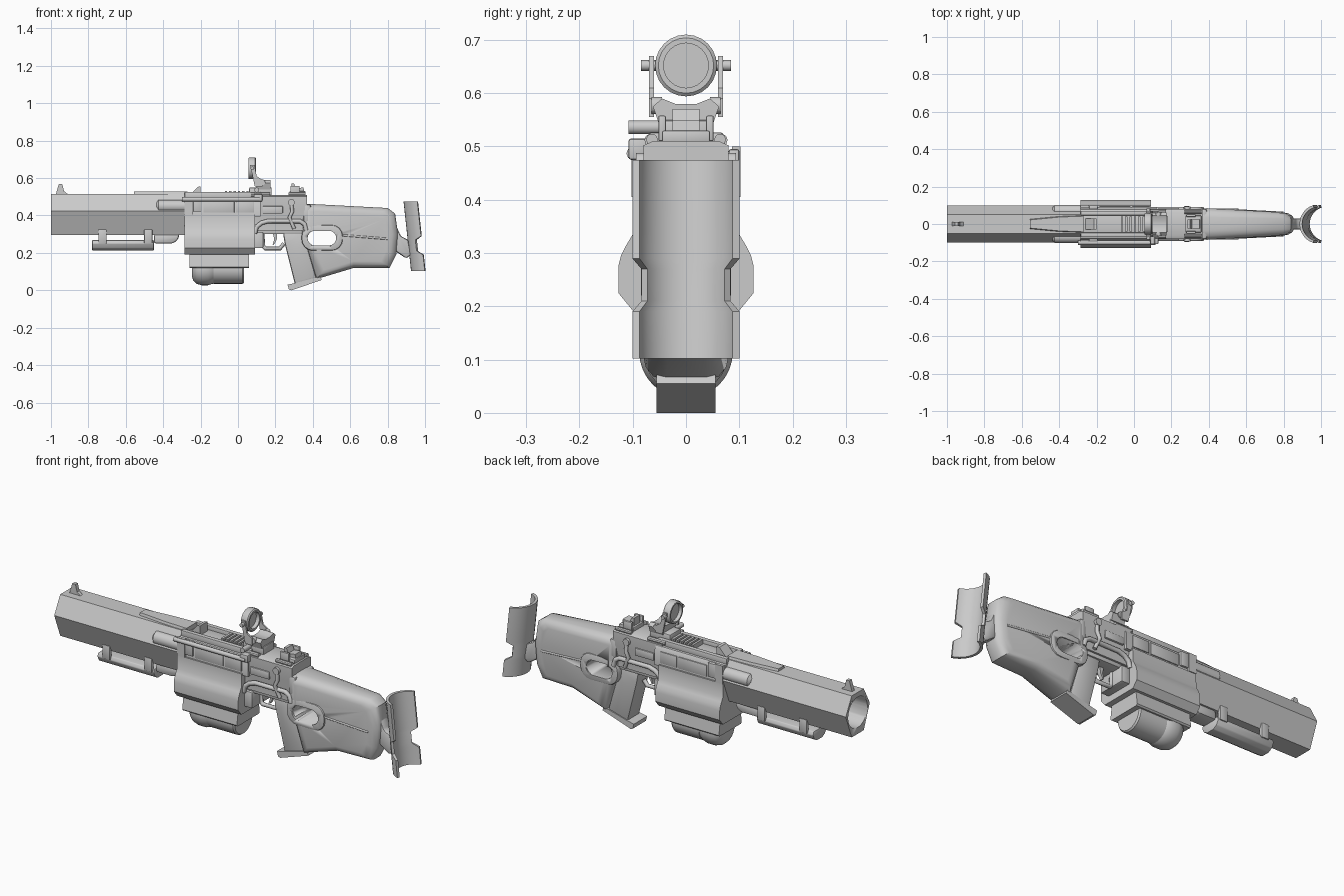
import bpy, bmesh
from math import sin, cos, pi, radians
from mathutils import Vector


def loft(name, loops, bevel=0, segs=2, ring=False):
    """Skin a list of equal-length point loops; cap the ends or join them into a ring."""
    bm = bmesh.new()
    rows = [[bm.verts.new(p) for p in loop] for loop in loops]
    n = len(rows[0])
    pairs = list(zip(rows, rows[1:])) + ([(rows[-1], rows[0])] if ring else [])
    for a, b in pairs:
        for i in range(n):
            j = (i + 1) % n
            bm.faces.new((a[i], a[j], b[j], b[i]))
    if not ring:
        bm.faces.new(rows[0])
        bm.faces.new(rows[-1])
    bmesh.ops.recalc_face_normals(bm, faces=bm.faces)
    if bevel:
        edges = [e for e in bm.edges if e.calc_face_angle(0) > 0.5]
        bmesh.ops.bevel(bm, geom=edges, offset=bevel, segments=segs, profile=0.5,
                        affect='EDGES', clamp_overlap=True)
    mesh = bpy.data.meshes.new(name)
    bm.to_mesh(mesh)
    bm.free()
    ob = bpy.data.objects.new(name, mesh)
    bpy.context.collection.objects.link(ob)
    bpy.ops.object.select_all(action='DESELECT')
    ob.select_set(True)
    bpy.context.view_layer.objects.active = ob
    bpy.ops.object.shade_smooth_by_angle(angle=radians(35))
    return ob


def prism_x(name, yz, x0, x1, bevel=0):
    return loft(name, [[(x, y, z) for y, z in yz] for x in (x0, x1)], bevel)


def prism_y(name, xz, y0, y1, bevel=0):
    return loft(name, [[(x, y, z) for x, z in xz] for y in (y0, y1)], bevel)


def box(name, x0, x1, y0, y1, z0, z1, bevel=0):
    return prism_x(name, [(y0, z0), (y1, z0), (y1, z1), (y0, z1)], x0, x1, bevel)


def sym(half):
    """Mirror a half profile of (y, z) points, listed top to bottom."""
    return half + [(-y, z) for y, z in reversed(half)]


def lathe(name, prof, cz, cy=0, seg=32, axis='x', ring=False):
    """Revolve (position, radius) points round an axis along x or y."""
    def pt(t, r, a):
        u, v = r * cos(a), r * sin(a)
        return (t, cy + u, cz + v) if axis == 'x' else (cy + u, t, cz + v)
    return loft(name, [[pt(t, r, 2 * pi * i / seg) for i in range(seg)] for t, r in prof], ring=ring)


def tube(name, pts, r):
    cu = bpy.data.curves.new(name, 'CURVE')
    cu.dimensions, cu.bevel_depth, cu.bevel_resolution, cu.use_fill_caps = '3D', r, 2, True
    sp = cu.splines.new('POLY')
    sp.points.add(len(pts) - 1)
    for p, q in zip(sp.points, pts):
        p.co = (*q, 1)
    ob = bpy.data.objects.new(name, cu)
    bpy.context.collection.objects.link(ob)
    return ob


def cut(ob, cutter):
    m = ob.modifiers.new('cut', 'BOOLEAN')
    m.operation, m.object, m.solver = 'DIFFERENCE', cutter, 'EXACT'
    cutter.hide_render = True
    cutter.hide_set(True)


def slot(x0, x1, z0, z1, c):
    """Chamfer-rounded slot outline in x, z."""
    out = []
    for cx, cz, a0 in ((x1 - c, z1 - c, 0), (x0 + c, z1 - c, 90), (x0 + c, z0 + c, 180), (x1 - c, z0 + c, 270)):
        out += [(cx + c * cos(radians(a0 + k)), cz + c * sin(radians(a0 + k))) for k in (0, 22, 45, 68, 90)]
    return out


# Hexagonal barrel with open bore
barrel = prism_x('barrel', sym([(0.05, 0.515), (0.1, 0.423), (0.05, 0.297)]), -1.0, -0.27)
cut(barrel, lathe('bore_cutter', [(-1.1, 0.08), (-0.4, 0.08)], 0.41))
prism_y('front_sight', [(-0.975, 0.51), (-0.958, 0.568), (-0.94, 0.568), (-0.93, 0.53), (-0.905, 0.51)], -0.01, 0.01)
loft('barrel_top_sleeve', [[(x, y, z) for y, z in ((-w, 0.5), (w, 0.5), (w - .008, 0.528), (.008 - w, 0.528))]
                           for x, w in ((-0.555, 0.03), (-0.4, 0.045), (-0.27, 0.05))])
for s in (-1, 1):
    lathe('side_piston', [(-0.437, 0.018), (-0.425, 0.034), (-0.27, 0.034)], 0.45, s * 0.068, 20)

# Under-barrel trough and its posts
prism_x('under_tube', sym([(0.05, 0.268), (0.058, 0.25), (0.045, 0.225), (0.022, 0.212)]), -0.78, -0.45, 0.004)
prism_y('under_tube_bracket', [(-0.45, 0.30), (-0.45, 0.25), (-0.35, 0.25), (-0.325, 0.265), (-0.31, 0.30)], -0.045, 0.045, 0.012)
for x in (-0.725, -0.48):
    for s in (-1, 1):
        box('tube_post', x - 0.022, x + 0.022, s * 0.054 - 0.009, s * 0.054 + 0.009, 0.25, 0.325, 0.004)

# Drum housing, lower skirt and magazine
prism_x('drum_housing', sym([(0.098, 0.405), (0.1, 0.335), (0.112, 0.315), (0.122, 0.295), (0.127, 0.275),
                             (0.127, 0.225), (0.1, 0.192)]), -0.285, 0.09)
prism_x('lower_skirt', sym([(0.085, 0.195), (0.095, 0.125), (0.088, 0.118)]), -0.258, 0.06)
lathe('magazine_drum', [(-0.13, 0.08), (0.025, 0.08), (0.033, 0.074)], 0.115)
lathe('magazine_nose', [(-0.245, 0.045), (-0.238, 0.065), (-0.222, 0.08), (-0.195, 0.088),
                        (-0.16, 0.088), (-0.135, 0.08), (-0.12, 0.07)], 0.115)

# Upper receiver over the drum
prism_x('upper_receiver', sym([(0.048, 0.505), (0.078, 0.495), (0.09, 0.475), (0.09, 0.395)]), -0.285, 0.12)
for s in (-1, 1):
    box('top_rail_side', -0.285, 0.12, s * 0.058 - 0.012, s * 0.058 + 0.012, 0.49, 0.526, 0.004)
    box('side_frame_front', -0.285, -0.24, s * 0.094 - 0.008, s * 0.094 + 0.008, 0.405, 0.5)
    box('side_block', -0.24, -0.195, s * 0.09 - 0.01, s * 0.09 + 0.01, 0.42, 0.495, 0.004)
    box('side_window', -0.185, -0.02, s * 0.09 - 0.005, s * 0.09 + 0.005, 0.415, 0.475, 0.002)
    box('side_window_rear', -0.01, 0.085, s * 0.09 - 0.005, s * 0.09 + 0.005, 0.415, 0.475, 0.002)
tube('side_rod', [(-0.3, -0.1, 0.487), (0.115, -0.1, 0.487)], 0.012)
box('rod_end', 0.085, 0.13, -0.108, -0.07, 0.475, 0.515, 0.005)
prism_y('rear_ramp', [(-0.265, 0.5), (-0.215, 0.553), (-0.2, 0.555), (-0.2, 0.5)], -0.03, 0.03)
for i in range(7):
    box('rail_tooth', -0.07 + i * 0.023, -0.058 + i * 0.023, -0.04, 0.04, 0.5, 0.53)

# Rear receiver, lower frame
prism_x('rear_receiver', sym([(0.062, 0.51), (0.08, 0.502), (0.08, 0.43), (0.07, 0.38), (0.07, 0.32)]), 0.085, 0.37)
box('lower_frame', 0.08, 0.37, -0.06, 0.06, 0.3, 0.36, 0.006)
box('frame_lug', 0.085, 0.135, -0.075, 0.075, 0.225, 0.31, 0.006)
box('receiver_plate', 0.13, 0.24, -0.086, 0.086, 0.41, 0.45, 0.004)
for s in (-1, 1):
    y = s * 0.08
    tube('frame_trim', [(0.09, y, 0.305), (0.1, y, 0.34), (0.125, y, 0.36), (0.16, y, 0.37),
                        (0.33, y, 0.37), (0.355, y, 0.355), (0.365, y, 0.32)], 0.012)
    tube('hanging_lever', [(0.285, y, 0.48), (0.29, y * 1.08, 0.42), (0.275, y * 1.08, 0.39), (0.3, y, 0.33)], 0.01)
    lathe('lever_pivot', [(s * 0.07, 0.018), (s * 0.094, 0.018)], 0.47, 0.285, 16, 'y')

# Trigger and guard
tube('trigger_guard', [(0.13, 0, 0.31), (0.135, 0, 0.235), (0.145, 0, 0.224), (0.225, 0, 0.224), (0.245, 0, 0.25)], 0.011)
prism_y('trigger', [(0.185, 0.31), (0.21, 0.31), (0.207, 0.27), (0.192, 0.243), (0.185, 0.245), (0.194, 0.272)], -0.01, 0.01)

# Grip with base plate
prism_y('grip', [(0.24, 0.31), (0.25, 0.25), (0.305, 0.03), (0.42, 0.065), (0.375, 0.22), (0.37, 0.32)], -0.052, 0.052, 0.012)
prism_y('grip_base', [(0.265, 0.03), (0.272, 0.004), (0.285, 0.0), (0.448, 0.055), (0.44, 0.075), (0.31, 0.04)], -0.055, 0.055)

# Tapered stock with rounded sides and a thumb hole
outline = [(0.33, 0.46), (0.36, 0.463), (0.80, 0.44), (0.84, 0.41), (0.856, 0.30), (0.846, 0.19), (0.81, 0.12),
           (0.62, 0.12), (0.42, 0.06), (0.37, 0.22), (0.33, 0.33)]


def stock_loop(f, s):
    pts = [(0.6 + (x - 0.6) * s, 0.28 + (z - 0.28) * s) for x, z in outline]
    return [(x, f * (0.086 - 0.055 * (x - 0.36)), z) for x, z in pts]


stock = loft('stock', [stock_loop(f, s) for f, s in ((-1, .78), (-.93, .88), (-.75, .96), (-.45, 1),
                                                     (.45, 1), (.75, .96), (.93, .88), (1, .78))])
hole = prism_y('thumb_hole_cutter', slot(0.372, 0.525, 0.24, 0.318, 0.038), -0.2, 0.2)
trim = prism_y('thumb_hole_trim', slot(0.34, 0.56, 0.212, 0.35, 0.06), -0.084, 0.084, 0.008)
for ob in (stock, trim):
    cut(ob, hole)
for s in (-1, 1):
    tube('stock_seam', [(0.55, s * 0.073, 0.295), (0.8, s * 0.06, 0.275)], 0.006)
prism_y('stock_collar', [(0.35, 0.46), (0.39, 0.46), (0.39, 0.36), (0.35, 0.36)], -0.082, 0.082, 0.012)

# Curved butt pad with notched rims, on a neck
prism_y('butt_neck', [(0.84, 0.36), (0.87, 0.29), (0.91, 0.27), (0.925, 0.19), (0.9, 0.17), (0.84, 0.21)], -0.03, 0.03, 0.01)


def pad_loop(z, half):
    left, R, n = 0.885 + 0.04 * (0.475 - z) / 0.37, 0.106, 14
    angles = [radians(half) * (2 * i / n - 1) for i in range(n + 1)]
    arc = [(r, a) for r, seq in ((R, angles), (R - 0.014, angles[::-1])) for a in seq]
    return [(left + R - r * cos(a), r * sin(a), z) for r, a in arc]


loft('butt_pad', [pad_loop(z, h) for z, h in ((0.475, 72), (0.29, 72), (0.27, 52), (0.21, 52), (0.19, 72), (0.102, 72))])

# Ring sight with forked mount
lathe('sight_ring', [(0.055, 0.046), (0.055, 0.055), (0.062, 0.058), (0.092, 0.058), (0.097, 0.052), (0.097, 0.042)],
      0.652, seg=24, ring=True)
lathe('sight_lens', [(0.072, 0.044), (0.076, 0.044)], 0.652, seg=24)
box('sight_base', 0.06, 0.18, -0.045, 0.045, 0.505, 0.55, 0.006)
prism_x('sight_saddle', sym([(0.02, 0.58), (0.045, 0.59), (0.062, 0.575), (0.05, 0.54)]), 0.1, 0.175)
for s in (-1, 1):
    prism_y('sight_arm', [(0.065, 0.67), (0.088, 0.67), (0.1, 0.61), (0.13, 0.59), (0.13, 0.555), (0.09, 0.555)],
            s * 0.06, s * 0.069)
    lathe('sight_knob', [(s * 0.055, 0.01), (s * 0.084, 0.01)], 0.652, 0.077, 12, 'y')
    lathe('mount_bolt', [(s * 0.045, 0.016), (s * 0.065, 0.016)], 0.577, 0.13, 12, 'y')
    lathe('clamp_bar', [(0.07, 0.012), (0.17, 0.012)], 0.512, s * 0.066, 10)
lathe('clamp_lever', [(-0.05, 0.013), (-0.108, 0.013)], 0.536, 0.1, 14, 'y')

# Folded rear sight
box('rear_sight_base', 0.275, 0.36, -0.045, 0.045, 0.505, 0.53, 0.004)
prism_y('rear_sight_leaf', [(0.285, 0.525), (0.285, 0.57), (0.3, 0.57), (0.31, 0.545), (0.35, 0.55), (0.355, 0.525)], -0.025, 0.025)
for s in (-1, 1):
    box('rear_sight_ear', 0.28, 0.33, s * 0.045 - 0.007, s * 0.045 + 0.007, 0.51, 0.558, 0.003)
    lathe('rear_sight_bar', [(0.27, 0.011), (0.36, 0.011)], 0.513, s * 0.064, 10)
